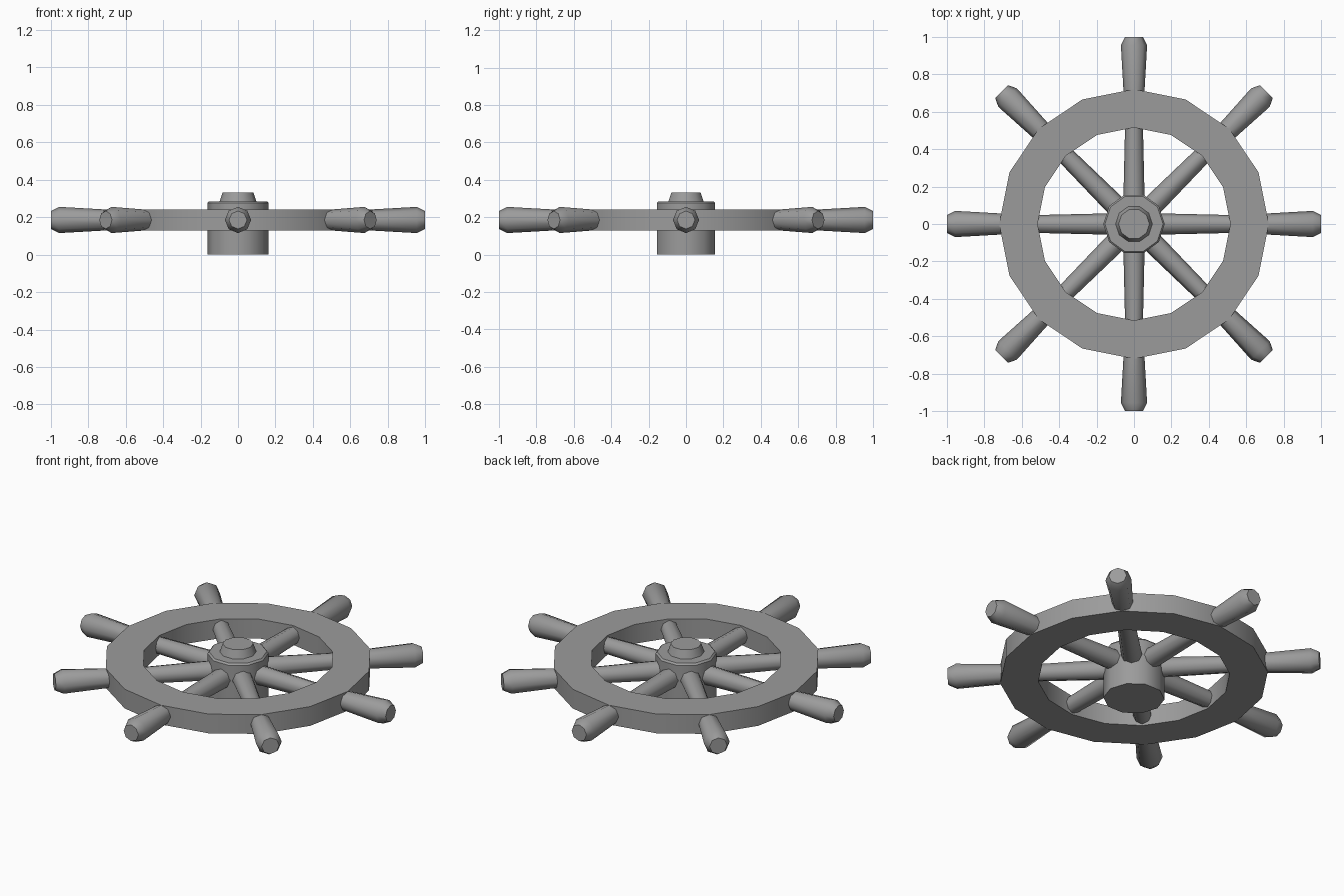
import bpy, bmesh, math
from mathutils import Matrix

cube = bpy.data.objects.get("Cube")
if cube:
    bpy.data.objects.remove(cube, do_unlink=True)

grey = bpy.data.materials.new("plain_grey")
grey.use_nodes = True
COLOUR = (0.33, 0.33, 0.33, 1)
grey.diffuse_color = COLOUR
grey.node_tree.nodes["Principled BSDF"].inputs["Base Color"].default_value = COLOUR


def lathe(name, profile, sides, closed=False, matrix=Matrix(), angle=40):
    """Turn (radius, height) points round z; cap the ends unless the profile is closed."""
    bm = bmesh.new()
    rings = []
    for r, h in profile:
        turns = [2 * math.pi * i / sides for i in range(sides)]
        rings.append([bm.verts.new((r * math.cos(a), r * math.sin(a), h)) for a in turns])
    pairs = list(zip(rings, rings[1:]))
    if closed:
        pairs.append((rings[-1], rings[0]))
    else:
        bm.faces.new(rings[0])
        bm.faces.new(rings[-1])
    for low, high in pairs:
        for i in range(sides):
            j = (i + 1) % sides
            bm.faces.new((low[i], low[j], high[j], high[i]))
    bmesh.ops.recalc_face_normals(bm, faces=bm.faces)
    mesh = bpy.data.meshes.new(name)
    bm.to_mesh(mesh)
    bm.free()
    mesh.materials.append(grey)
    obj = bpy.data.objects.new(name, mesh)
    bpy.context.collection.objects.link(obj)
    obj.matrix_world = matrix
    bpy.ops.object.select_all(action="DESELECT")
    obj.select_set(True)
    bpy.context.view_layer.objects.active = obj
    bpy.ops.object.shade_smooth_by_angle(angle=math.radians(angle))
    return obj


# Wheel rim
lathe("rim", [(0.72, 0.128), (0.72, 0.242), (0.515, 0.242), (0.515, 0.128)], 16, closed=True)

# Hub barrel with a slight top chamfer, and the tapered boss on it
lathe("hub", [(0.164, 0), (0.164, 0.275), (0.155, 0.285)], 10)
lathe("hub_boss", [(0.1, 0.28), (0.082, 0.332)], 10)

# Eight spokes, each running through the rim into a flared handle
SPOKE_Z = 0.185
for i in range(8):
    place = (Matrix.Translation((0, 0, SPOKE_Z))
             @ Matrix.Rotation(i * math.pi / 4, 4, "Z")
             @ Matrix.Rotation(math.pi / 2, 4, "Y"))
    lathe(f"spoke_{i + 1}", [(0.058, 0.08), (0.046, 0.6)], 8, matrix=place, angle=50)
    lathe(f"handle_{i + 1}", [(0.05, 0.6), (0.07, 0.955), (0.048, 1.0)], 8,
          matrix=place, angle=50)
